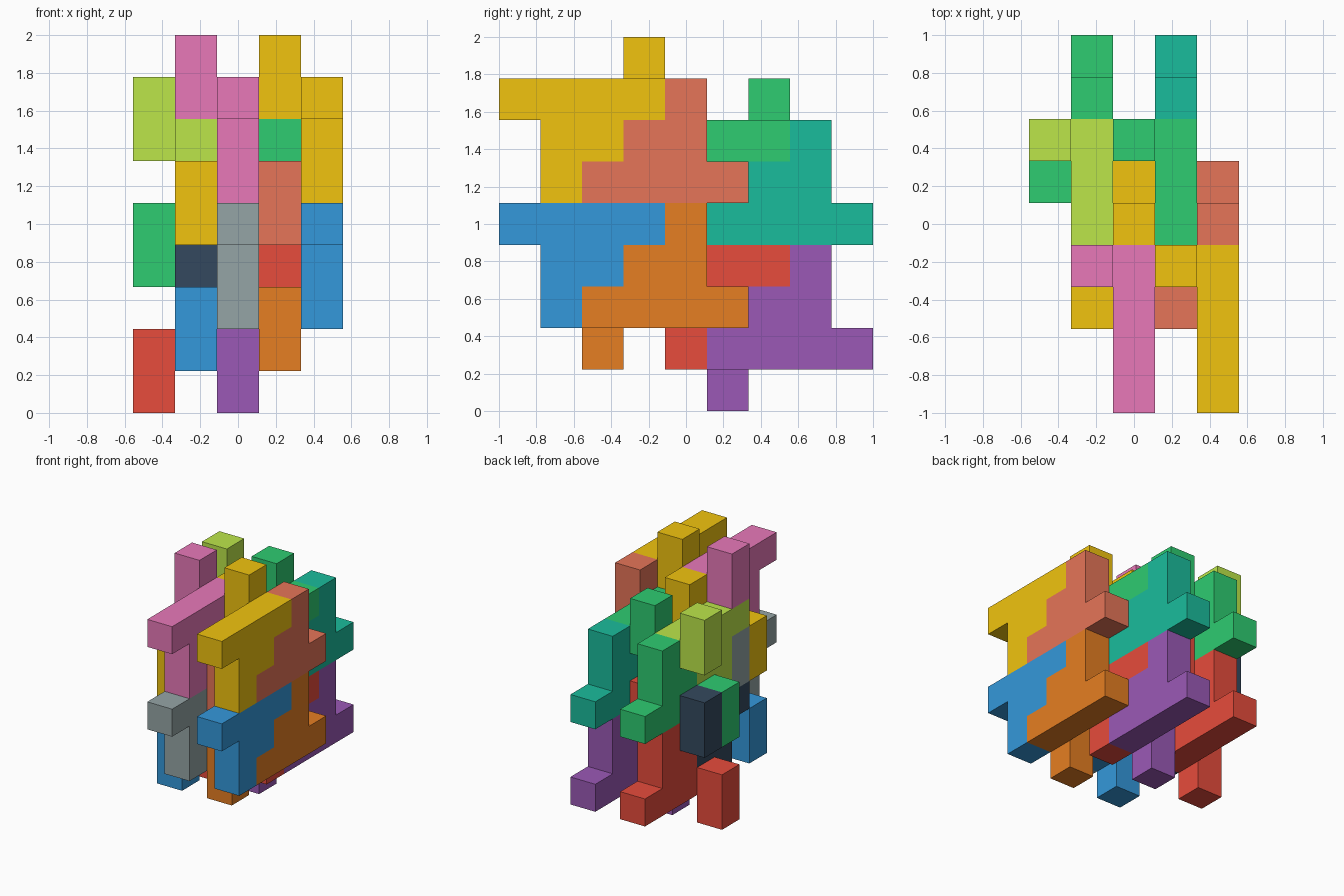
import bpy, bmesh
from mathutils import Vector

if "Cube" in bpy.data.objects:
    bpy.data.objects.remove(bpy.data.objects["Cube"])

U = 2 / 9  # edge of one cube cell

# Colours as sRGB hex
COLOURS = dict(yellow="F1C40F", coral="E67558", blue="3498DB", orange="E67E22",
               green="2ECC71", teal="1ABC9C", red="E74C3C", purple="9B59B6",
               pink="E879B9", grey="95A5A6", lime="BCE64A", navy="34495E")


def material(name):
    mat = bpy.data.materials.get(name)
    if not mat:
        mat = bpy.data.materials.new(name)
        srgb = [int(COLOURS[name][n:n + 2], 16) / 255 for n in (0, 2, 4)]
        lin = [c / 12.92 if c <= 0.04045 else ((c + 0.055) / 1.055) ** 2.4 for c in srgb]
        mat.diffuse_color = (*lin, 1)
        mat.use_nodes = True
        mat.node_tree.nodes["Principled BSDF"].inputs["Base Color"].default_value = mat.diffuse_color
    return mat


# The one repeated piece: a stepped plate (rows of 4, 2, 1) plus a two-cell prong
PIECE = ([(4, j, 7) for j in range(4)] + [(4, 1, 6), (4, 2, 6), (4, 1, 5)]
         + [(3, 3, 7), (3, 3, 8)])
# Its partner, turned half a turn about the x axis, interlocks with it
PARTNER = [(i, 5 - j, 12 - k) for i, j, k in PIECE]


def build_piece(name, cells, offset, colour):
    """Closed outer shell of a group of cube cells."""
    filled = {tuple(a + b for a, b in zip(c, offset)) for c in cells}
    bm = bmesh.new()
    for cell in filled:
        for axis in range(3):
            for side in (-1, 1):
                step = [0, 0, 0]
                step[axis] = side
                if tuple(a + b for a, b in zip(cell, step)) in filled:
                    continue
                # Quad on the exposed side of the cell, facing outwards
                centre = Vector(cell) + Vector(step) / 2
                u, v = Vector(), Vector()
                u[(axis + 1) % 3] = 0.5 * side
                v[(axis + 2) % 3] = 0.5
                quad = [centre - u - v, centre + u - v, centre + u + v, centre - u + v]
                bm.faces.new([bm.verts.new(((p.x - 2) * U, (p.y - 4) * U, (p.z + 0.5) * U))
                              for p in quad])
    bmesh.ops.remove_doubles(bm, verts=bm.verts, dist=1e-4)
    # Merge the cell quads into clean flat faces
    bmesh.ops.dissolve_limit(bm, angle_limit=0.01, verts=bm.verts, edges=bm.edges)
    mesh = bpy.data.meshes.new(name)
    bm.to_mesh(mesh)
    bm.free()
    mesh.materials.append(material(colour))
    bpy.context.collection.objects.link(bpy.data.objects.new(name, mesh))


# Interlocking pairs: (place, offset in cells, piece colour, partner colour)
PAIRS = [
    ("right_front_upper", (0, 0, 0), "yellow", "coral"),
    ("right_front_lower", (0, 0, -3), "blue", "orange"),
    ("right_back_upper", (-1, 3, -1), "green", "teal"),
    ("right_back_lower", (-1, 3, -4), "red", "purple"),
    ("left_front_upper", (-2, 0, 0), "pink", "yellow"),
    ("left_front_lower", (-2, 0, -3), "grey", "blue"),
    ("left_back_upper", (-3, 3, -1), "lime", "green"),
    ("left_back_lower", (-3, 3, -4), "navy", "red"),
]
for place, offset, colour, partner_colour in PAIRS:
    build_piece(place + "_piece", PIECE, offset, colour)
    build_piece(place + "_partner", PARTNER, offset, partner_colour)
